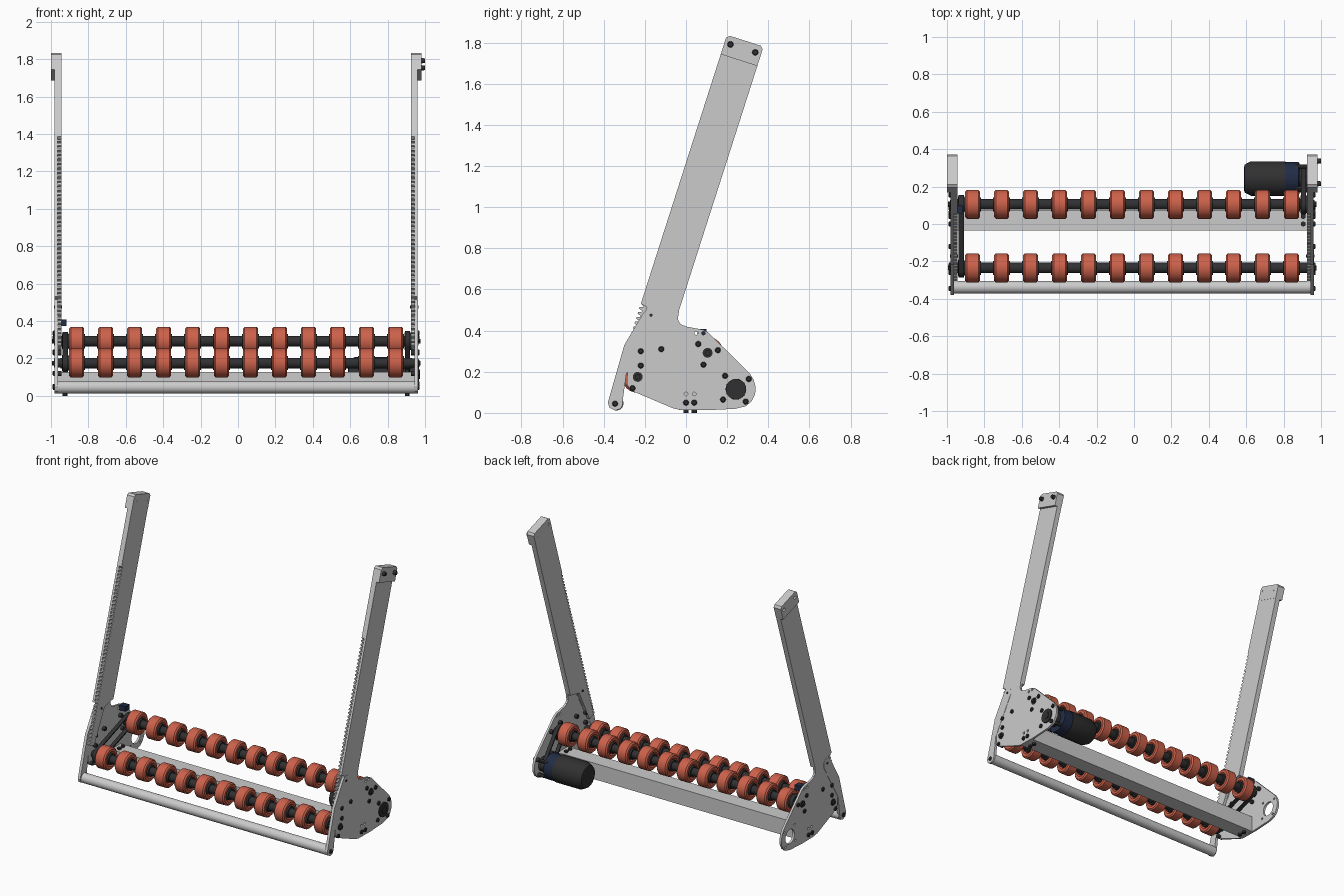
import bpy, bmesh
from math import cos, sin, pi, radians, hypot, atan2
from mathutils import Matrix

if "Cube" in bpy.data.objects:
    bpy.data.objects.remove(bpy.data.objects["Cube"])

CX = -0.01                     # mid-plane between the two side frames
FRONT, BACK = (-0.235, 0.175), (0.105, 0.292)   # roller axes (y, z)
MOTOR = (0.243, 0.115)


def material(name, rgb):
    m = bpy.data.materials.new(name)
    m.diffuse_color = (*rgb, 1)
    m.use_nodes = True
    m.node_tree.nodes["Principled BSDF"].inputs["Base Color"].default_value = m.diffuse_color
    return m


RED = material("roller_red", (0.6, 0.12, 0.07))
DARK = material("dark", (0.03, 0.03, 0.032))
NAVY = material("navy", (0.015, 0.025, 0.06))


def finish(name, bm, mat=None):
    bmesh.ops.remove_doubles(bm, verts=bm.verts, dist=1e-5)
    bmesh.ops.recalc_face_normals(bm, faces=bm.faces)
    me = bpy.data.meshes.new(name)
    bm.to_mesh(me)
    bm.free()
    for p in me.polygons:
        p.use_smooth = True
    me.set_sharp_from_angle(angle=radians(30))
    if mat:
        me.materials.append(mat)
    ob = bpy.data.objects.new(name, me)
    bpy.context.collection.objects.link(ob)
    return ob


def circle(c, r, n=28):
    return [(c[0] + r * cos(2 * pi * i / n), c[1] + r * sin(2 * pi * i / n)) for i in range(n)]


def plate(name, x0, x1, loops, mat=None):
    """Flat (y, z) outline with holes, extruded along x."""
    cu = bpy.data.curves.new(name, 'CURVE')
    cu.dimensions, cu.fill_mode = '2D', 'BOTH'
    cu.extrude = abs(x1 - x0) / 2
    for pts in loops:
        sp = cu.splines.new('POLY')
        sp.points.add(len(pts) - 1)
        for p, q in zip(sp.points, pts):
            p.co = (q[0], q[1], 0, 1)
        sp.use_cyclic_u = True
    tmp = bpy.data.objects.new("tmp", cu)
    bpy.context.collection.objects.link(tmp)
    dg = bpy.context.evaluated_depsgraph_get()
    me = bpy.data.meshes.new_from_object(tmp.evaluated_get(dg))
    bm = bmesh.new()
    bm.from_mesh(me)
    bpy.data.objects.remove(tmp)
    bpy.data.meshes.remove(me)
    mid = (x0 + x1) / 2
    bm.transform(Matrix(((0, 0, 1, mid), (1, 0, 0, 0), (0, 1, 0, 0), (0, 0, 0, 1))))
    return finish(name, bm, mat)


def lathe(name, prof, c, mat=None, n=32):
    """Revolve (x, r) points about an x-parallel axis at (y, z) = c, with end caps."""
    bm = bmesh.new()
    rings = [[bm.verts.new((x, y, z)) for y, z in circle(c, r, n)] for x, r in prof]
    for a, b in zip(rings, rings[1:]):
        for i in range(n):
            j = (i + 1) % n
            bm.faces.new((a[i], a[j], b[j], b[i]))
    bm.faces.new(rings[0])
    bm.faces.new(rings[-1])
    return finish(name, bm, mat)


def rod(name, x0, x1, r, c, mat=None, n=24):
    return lathe(name, [(x0, r), (x1, r)], c, mat, n)


def box(name, lo, hi, mat=None):
    bm = bmesh.new()
    bmesh.ops.create_cube(bm, size=1)
    for v in bm.verts:
        v.co = [(a + b) / 2 + k * (b - a) for a, b, k in zip(lo, hi, v.co)]
    return finish(name, bm, mat)


def stadium(a, b, r, n=14):
    ang = atan2(b[1] - a[1], b[0] - a[0])
    out = []
    for c, base in ((a, ang + pi / 2), (b, ang - pi / 2)):
        out += [(c[0] + r * cos(base + pi * i / n), c[1] + r * sin(base + pi * i / n)) for i in range(n + 1)]
    return out


def along(t, w=0.0):
    """Point on the leaning arm: t up its front edge, w back across it."""
    return (-0.22 + 0.305 * t + 0.952 * w, 0.53 + 0.952 * t - 0.305 * w)


# Profiles of the side frame
W = 0.187
frame_outline = [along(0), along(1.36), along(1.36, W), along(0.03, W),
                 (-0.04, 0.455), (-0.027, 0.432), (0.0, 0.42), (0.08, 0.405), (0.11, 0.39), (0.16, 0.34),
                 (0.31, 0.192), (0.329, 0.162), (0.339, 0.125), (0.336, 0.09), (0.318, 0.055), (0.29, 0.032),
                 (0.24, 0.02), (0.1, 0.013), (-0.03, 0.015), (-0.065, 0.023), (-0.27, 0.11), (-0.287, 0.14),
                 (-0.285, 0.20), (-0.19, 0.515)]
frame_holes = [circle(MOTOR, 0.05)] + [circle(c, 0.009, 12) for c in
               ((0.05, 0.388), (0.085, 0.388), (0, 0.092), (0.04, 0.092))]
rack = []
for i in range(47):            # toothed front edge
    t = -0.28 + 0.025 * i
    rack += [along(t, 0.016), along(t + 0.005, 0), along(t + 0.014, 0), along(t + 0.019, 0.016)]
rack += [along(0.9), along(1.36), along(1.36, W), along(0.02, W), along(-0.03, 0.1), along(-0.28, 0.06)]
link_outline = [(-0.205, 0.49), (-0.30, 0.33), (-0.38, 0.05), (-0.372, 0.025), (-0.345, 0.012), (-0.322, 0.02),
                (-0.31, 0.045), (-0.29, 0.19), (-0.132, 0.455), (-0.132, 0.485), (-0.15, 0.508), (-0.18, 0.512)]
cap_outline = [along(1.275), along(1.36), along(1.374, 0.014), along(1.374, W - 0.014),
               along(1.36, W), along(1.275, W)]
cap_bolts = [along(1.335, 0.03), along(1.335, W - 0.03)]
bolts = [(-0.22, 0.30), (-0.12, 0.31), (-0.22, 0.23), (-0.26, 0.12), (0.06, 0.335), (0.155, 0.305),
         (0.085, 0.235), (0, 0.05), (0.04, 0.05), (-0.345, 0.045)]
motor_bolts = [(0.19, 0.18), (0.305, 0.165), (0.18, 0.065), (0.29, 0.055)]

for s, side in ((-1, "left"), (1, "right")):
    X = lambda o: CX + s * o
    extra = [circle(c, 0.008, 12) for c in motor_bolts] if s < 0 else []
    plate(side + "_frame_plate", X(0.955), X(0.97), [frame_outline] + frame_holes + extra)
    plate(side + "_arm_rack", X(0.935), X(0.956), [rack])
    plate(side + "_pivot_link", X(0.953), X(0.972), [link_outline])
    plate(side + "_arm_cap", X(0.934), X(0.99), [cap_outline] + [circle(c, 0.011, 14) for c in cap_bolts])
    # bolts through the plate
    for c in bolts + (motor_bolts if s > 0 else []):
        lathe(side + "_bolt", [(X(0.935), 0.014), (X(0.977), 0.014), (X(0.981), 0.009)], c, DARK, 14)
    rod(side + "_pivot_pin", X(0.93), X(0.975), 0.008, (-0.17, 0.475), DARK, 12)
    # roller bearings
    for c in (FRONT, BACK):
        rod(side + "_bearing", X(0.925), X(0.974), 0.024, c, DARK)
        rod(side + "_axle_bolt", X(0.97), X(0.985), 0.014, c, DARK, 6)
    # vertical bolts through the beam ends
    for y in (0.0, 0.04):
        b = rod(side + "_beam_bolt", -0.07, 0.07, 0.013, (0, 0), DARK, 12)
        b.rotation_euler = (0, pi / 2, 0)
        b.location = (X(0.915), y, 0.07)

for c in cap_bolts:            # right cap screws
    lathe("cap_screw", [(0.93, 0.011), (0.98, 0.011), (0.98, 0.015), (1.0, 0.012)], c, DARK, 14)

# Cross members
box("cross_beam", (-0.965, -0.035, 0.015), (0.945, 0.075, 0.128))
lathe("front_bar", [(-0.98, 0.03), (-0.975, 0.034), (0.955, 0.034), (0.96, 0.03)], (-0.338, 0.046))

# Rollers: dark shaft with spacers and twelve wheels
for row, c in (("front", FRONT), ("back", BACK)):
    rod(row + "_shaft", -0.95, 0.93, 0.028, c, DARK)
    for i in range(12):
        x = -0.863 + 0.155 * i
        h = 0.04
        lathe(row + "_wheel", [(x - h + 0.012, 0.04), (x - h, 0.05), (x - h, 0.068), (x - h + 0.009, 0.077),
                               (x + h - 0.009, 0.077), (x + h, 0.068), (x + h, 0.05), (x + h - 0.012, 0.04)],
              c, RED, 40)
        rod(row + "_wheel_hub", x - 0.045, x + 0.045, 0.038, c, DARK)


# Belt drives
def belt_drive(name, a, b, r, x0, x1):
    plate(name + "_belt", x0, x1, [stadium(a, b, r), stadium(a, b, r - 0.009)], DARK)
    for c in (a, b):
        rod(name + "_pulley", x0 - 0.004, x1 + 0.004, r - 0.008, c, DARK)


belt_drive("roller", FRONT, BACK, 0.05, -0.938, -0.91)
belt_drive("motor", MOTOR, BACK, 0.055, 0.894, 0.92)

# Motor with gearbox and end boss
lathe("motor_body", [(0.588, 0.06), (0.592, 0.075), (0.625, 0.092), (0.81, 0.092)], MOTOR, DARK, 40)
lathe("motor_gearbox", [(0.81, 0.088), (0.88, 0.088), (0.885, 0.08)], MOTOR, NAVY, 40)
rod("motor_boss", 0.88, 0.968, 0.05, MOTOR, DARK)
rod("motor_output", 0.96, 0.973, 0.025, MOTOR, DARK)
for c in motor_bolts:
    rod("motor_standoff", 0.86, 0.945, 0.012, c, DARK, 12)

# Small sensor on the left frame
box("sensor", (-0.965, 0.055, 0.372), (-0.917, 0.10, 0.408), NAVY)
